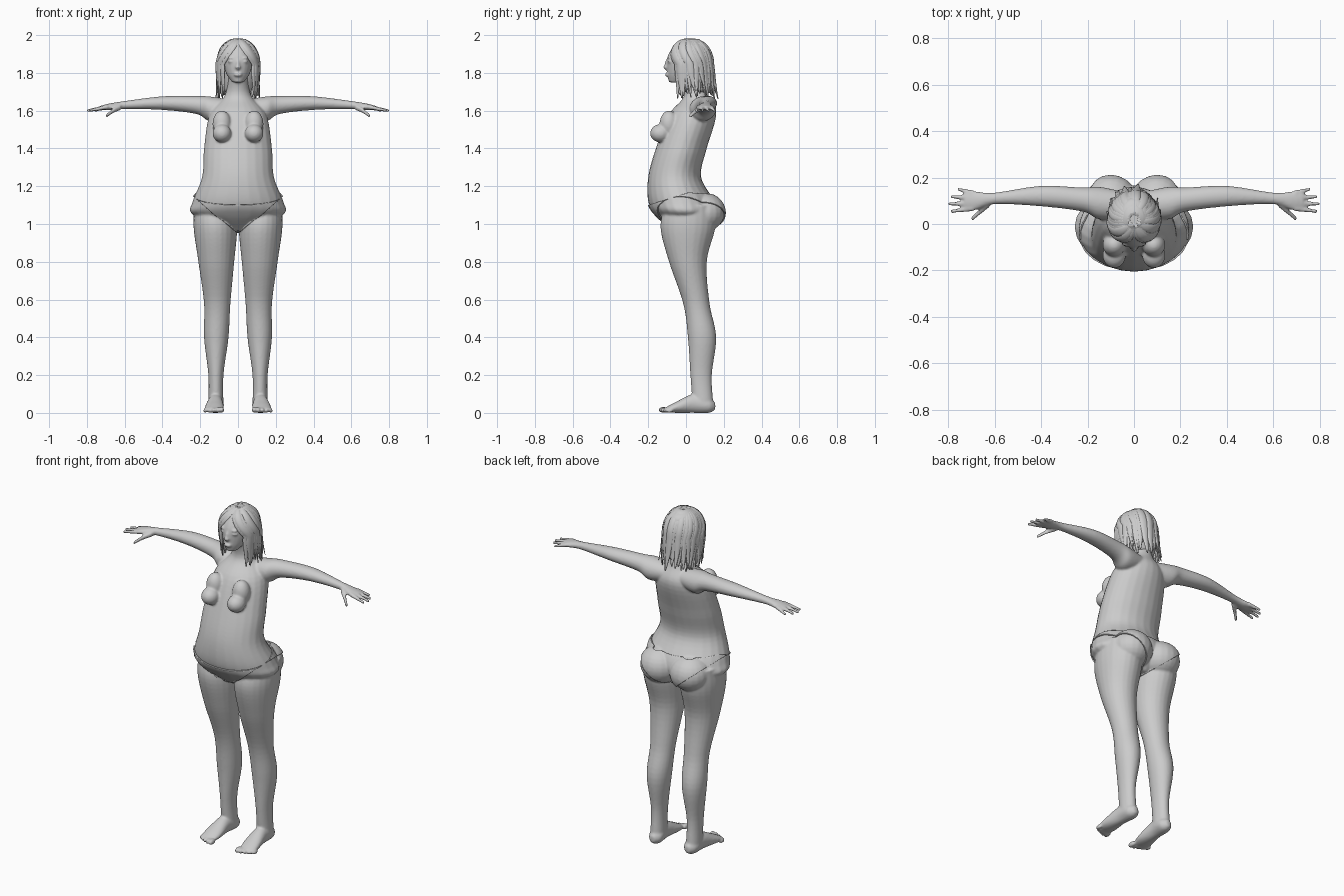
import bpy, bmesh, math, random
from mathutils import Vector, Matrix

random.seed(4)
if "Cube" in bpy.data.objects:
    bpy.data.objects.remove(bpy.data.objects["Cube"])

GREY = (.6, .6, .6, 1)
clay = bpy.data.materials.new("grey clay")
clay.use_nodes = True
clay.diffuse_color = GREY
clay.node_tree.nodes["Principled BSDF"].inputs["Base Color"].default_value = GREY


def spline(rows, steps=6):
    """Catmull-Rom curve through rows of any length."""
    knots = [Vector(row) for row in rows]
    before = knots[0] * 2 - knots[1]
    after = knots[-1] * 2 - knots[-2]
    knots = [before] + knots + [after]
    curve = []
    for prev, start, end, following in zip(knots, knots[1:], knots[2:], knots[3:]):
        leave, arrive = (end - prev) / 2, (following - start) / 2
        for step in range(steps):
            t = step / steps
            ease = t * t * (3 - 2 * t)
            curve.append(start.lerp(end, ease) + leave * t * (1 - t) ** 2
                         - arrive * t * t * (1 - t))
    return curve + [knots[-2]]


def circle(count):
    """Cosine and sine pairs around a full turn."""
    angles = [math.tau * i / count for i in range(count)]
    return [(math.cos(angle), math.sin(angle)) for angle in angles]


def skin(bm, rings):
    """Join rings of points into a closed tube."""
    loops = [[bm.verts.new(point) for point in ring] for ring in rings]
    for lower, upper in zip(loops, loops[1:]):
        for i in range(len(lower)):
            bm.faces.new((lower[i - 1], lower[i], upper[i], upper[i - 1]))
    bm.faces.new(loops[0])
    bm.faces.new(loops[-1])


def loft(bm, axis, rows, side=1):
    """Rows: position along the axis, two centre coordinates, two radii."""
    first, second = [i for i in range(3) if i != axis]
    rings = []
    for along, mid_a, mid_b, radius_a, radius_b in spline(rows):
        ring = []
        for cosine, sine in circle(24):
            point = Vector()
            point[axis] = along
            point[first] = mid_a + radius_a * cosine
            point[second] = mid_b + radius_b * sine
            point.x *= side
            ring.append(point)
        rings.append(ring)
    skin(bm, rings)


def stack(bm, rows):
    """Centred rows: height, front, back, half width."""
    loft(bm, 2, [(height, 0, (front + back) / 2, width, (back - front) / 2)
                 for height, front, back, width in rows])


def finger(bm, side, points, thickness):
    """Tapered tube running outward from the palm."""
    last = len(points) - 1
    rows = []
    for i, point in enumerate(points):
        radius = thickness * (1 - .35 * i / last)
        rows.append((*point, radius, radius))
    loft(bm, 0, rows, side)


def ball(bm, centre, radii):
    matrix = Matrix.Translation(centre) @ Matrix.Diagonal((*radii, 1))
    bmesh.ops.create_uvsphere(bm, u_segments=20, v_segments=14, radius=1, matrix=matrix)


def finish(bm, name):
    bmesh.ops.recalc_face_normals(bm, faces=bm.faces)
    mesh = bpy.data.meshes.new(name)
    bm.to_mesh(mesh)
    bm.free()
    mesh.materials.append(clay)
    mesh.shade_smooth()
    part = bpy.data.objects.new(name, mesh)
    bpy.context.collection.objects.link(part)
    return part


body = bmesh.new()

# Torso running up into the neck
stack(body, [(.97, -.07, .09, .05), (1.05, -.16, .15, .24), (1.12, -.2, .15, .24),
             (1.25, -.2, .08, .19), (1.4, -.16, .11, .18), (1.58, -.09, .16, .15),
             (1.68, -.01, .12, .07), (1.8, -.03, .1, .05)])

# Head, nose, lips
stack(body, [(1.75, -.09, -.02, .03), (1.8, -.1, .06, .064), (1.88, -.1, .12, .083),
             (1.95, -.06, .11, .07), (1.98, -.02, .06, .04)])
ball(body, (0, -.1, 1.84), (.01, .015, .03))
ball(body, (0, -.11, 1.83), (.014, .011, .01))
ball(body, (0, -.1, 1.79), (.024, .012, .01))

for side in (1, -1):
    # Brow and eye
    for height in (1.86, 1.88):
        ball(body, (side * .034, -.084, height), (.02, .014, .007))

    # Chest and buttock
    ball(body, (side * .085, -.135, 1.48), (.05, .055, .048))
    ball(body, (side * .085, -.09, 1.53), (.05, .05, .07))
    ball(body, (side * .1, .095, 1.06), (.11, .11, .1))

    # Leg
    loft(body, 2, [(1.1, .13, .02, .1, .13), (.98, .12, .01, .115, .145),
                   (.8, .115, .01, .095, .1), (.58, .11, .055, .07, .07),
                   (.4, .115, .085, .065, .075), (.2, .117, .08, .04, .057),
                   (.04, .117, .09, .04, .055)], side)

    # Foot and toes
    loft(body, 1, [(.155, .115, .036, .015, .02), (.12, .115, .04, .04, .04),
                   (.04, .12, .05, .04, .05), (-.05, .125, .03, .05, .03),
                   (-.11, .13, .016, .045, .012)], side)
    for toe in range(5):
        size = .016 - toe * .001
        ball(body, (side * (.086 + toe * .022), -.12 + toe * toe * .002, size),
             (size * .8, size * 1.7, size))

    # Arm and palm
    loft(body, 0, [(.05, .08, 1.61, .06, .05), (.15, .09, 1.61, .07, .065),
                   (.22, .105, 1.63, .052, .048), (.4, .12, 1.64, .044, .036),
                   (.6, .11, 1.63, .025, .021), (.68, .1, 1.62, .04, .018),
                   (.73, .1, 1.615, .036, .01)], side)

    # Fingers and thumb
    for i, reach in enumerate((.76, .79, .8, .79)):
        finger(body, side, [(.69, .133 - i * .022, 1.62), (reach, .15 - i * .032, 1.6)], .012)
    finger(body, side, [(.62, .09, 1.62), (.66, .055, 1.6), (.7, .02, 1.57)], .016)

# Blend the body into one continuous surface
body_part = finish(body, "body")
blend = body_part.modifiers.new("blend", 'REMESH')
blend.mode = 'VOXEL'
blend.voxel_size = .006
blend.use_smooth_shade = True
relax = body_part.modifiers.new("relax", 'SMOOTH')
relax.factor = .5
relax.iterations = 6

# Briefs: the hip surface trimmed by waist and leg planes, then thickened
bpy.context.view_layer.update()
blended = body_part.evaluated_get(bpy.context.evaluated_depsgraph_get())
hips = bpy.data.meshes.new_from_object(blended)
cloth = bmesh.new()
cloth.from_mesh(hips)
bpy.data.meshes.remove(hips)
waist_front = ((0, -.2, 1.1), (0, -.3, 1))
waist_back = ((0, 0, 1.165), (0, .1, 1))
left_leg = ((.05, 0, .99), (.85, 0, -1))
right_leg = ((-.05, 0, .99), (-.85, 0, -1))
for point, normal in (waist_front, waist_back, left_leg, right_leg):
    bmesh.ops.bisect_plane(cloth, geom=cloth.verts[:] + cloth.edges[:] + cloth.faces[:],
                           plane_co=point, plane_no=normal, clear_outer=True)
briefs = finish(cloth, "briefs")
thick = briefs.modifiers.new("cloth", 'SOLIDIFY')
thick.thickness = .007
thick.offset = 1

# Hair: a solid cap under overlapping tapered locks
hair = bmesh.new()
stack(hair, [(1.7, .03, .11, .07), (1.8, 0, .13, .095),
             (1.92, -.03, .125, .088), (1.98, -.02, .07, .04)])
CORE = Vector((0, .02, 1.85))
STEPS = 20


def lock(turn, width, lift):
    """One strand from the crown, over the skull, down to the shoulder."""
    drop = random.uniform(-.02, .02)
    sway = random.uniform(-.15, .15)
    flare = random.uniform(-.05, .12)
    path = []
    for step in range(1, STEPS + 1):
        dome = min(1, 2 * step / STEPS)
        hang = max(0, 2 * step / STEPS - 1)
        # Front strands part and sweep aside to frame the face
        angle = turn * (1 - .28 * dome * dome) + sway * hang
        spread = math.sin(dome * math.pi / 2) * (1 + lift + flare * hang * hang)
        height = .13 * math.cos(dome * math.pi / 2) - (.17 + drop) * hang
        path.append(CORE + Vector((.105 * spread * math.sin(angle),
                                   .115 * spread * math.cos(angle) + .02 * hang, height)))
    rings = []
    for i, point in enumerate(path):
        along = path[min(i + 1, STEPS - 1)] - path[max(i - 1, 0)]
        outward = point - CORE
        outward.z = max(0, outward.z)
        across = along.cross(outward).normalized()
        outward = across.cross(along).normalized()
        t = i / (STEPS - 1)
        size = width * min(1, .4 + 3 * t) * min(1, 2.2 - 2 * t)
        rings.append([point + across * size * cosine + outward * size * sine / 2
                      for cosine, sine in circle(10)])
    skin(hair, rings)


COUNT = 30
for i in range(COUNT):
    lock((i + .5) / COUNT * math.tau - math.pi, random.uniform(.018, .025),
         random.uniform(-.02, .03))
for i in range(14):
    lock(random.uniform(-3, 3), .012, .05)
finish(hair, "hair")
